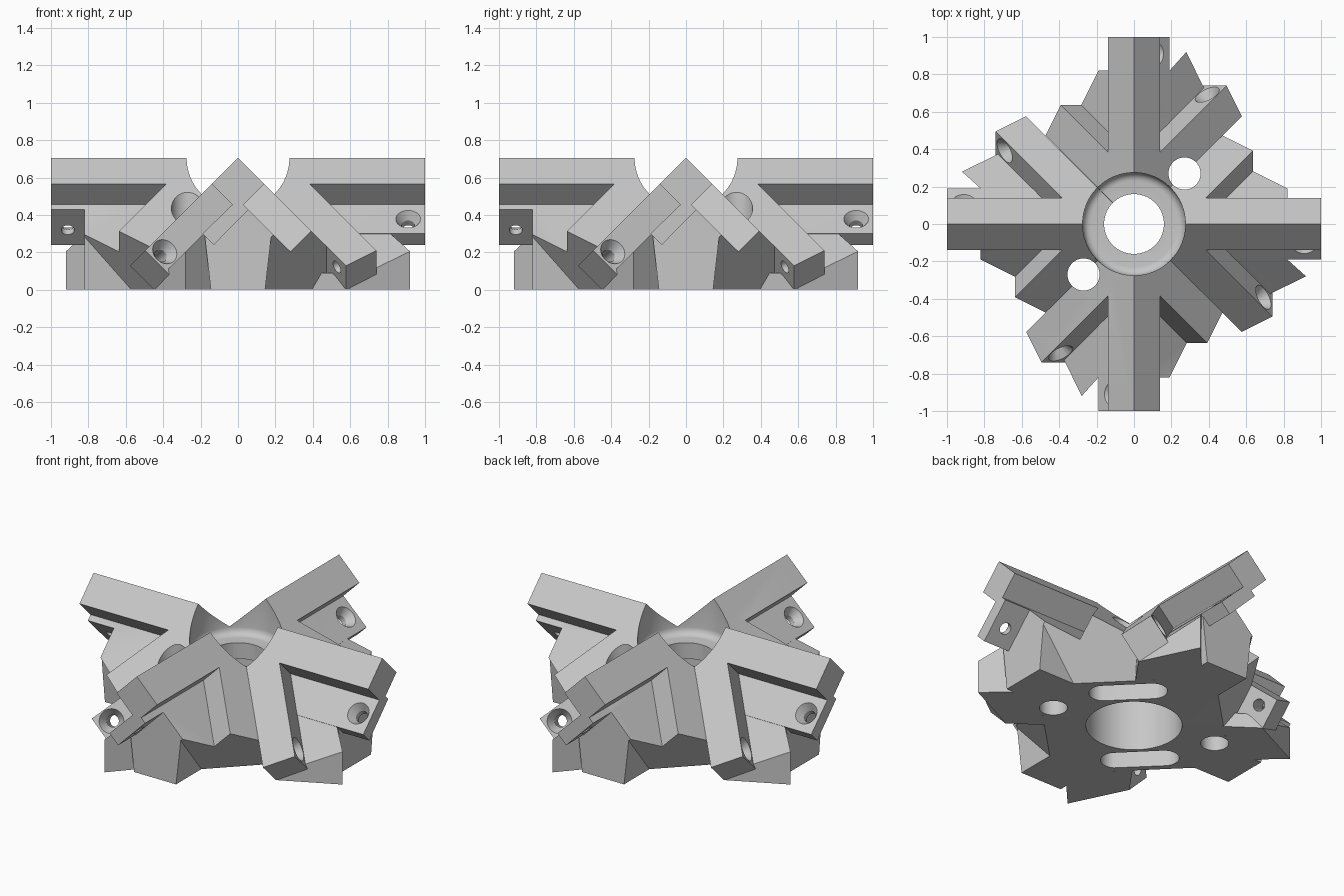
import bpy, bmesh, math
from mathutils import Matrix, Vector

if "Cube" in bpy.data.objects:
    bpy.data.objects.remove(bpy.data.objects["Cube"])

grey = bpy.data.materials.new("light_grey")
grey.diffuse_color = (0.57, 0.57, 0.57, 1)
grey.use_nodes = True
grey.node_tree.nodes["Principled BSDF"].inputs["Base Color"].default_value = grey.diffuse_color


def finish(bm, name):
    bmesh.ops.recalc_face_normals(bm, faces=bm.faces)
    me = bpy.data.meshes.new(name)
    bm.to_mesh(me)
    bm.free()
    me.materials.append(grey)
    ob = bpy.data.objects.new(name, me)
    bpy.context.collection.objects.link(ob)
    return ob


def convex(name, planes):
    """Block kept where n . p <= d for every (nx, ny, nz, d)."""
    bm = bmesh.new()
    bmesh.ops.create_cube(bm, size=4)
    for nx, ny, nz, d in planes:
        n = Vector((nx, ny, nz))
        geom = bm.verts[:] + bm.edges[:] + bm.faces[:]
        cut = bmesh.ops.bisect_plane(bm, geom=geom, plane_co=n * d / n.length_squared,
                                     plane_no=n, clear_outer=True, dist=1e-5)
        edges = [e for e in cut["geom_cut"] if isinstance(e, bmesh.types.BMEdge)]
        bmesh.ops.holes_fill(bm, edges=[e for e in edges if e.is_boundary], sides=0)
    bmesh.ops.remove_doubles(bm, verts=bm.verts, dist=1e-4)
    return finish(bm, name)


def bar_y(name, section, y0, y1):
    """Section in x, z extruded along y."""
    bm = bmesh.new()
    f = bm.faces.new([bm.verts.new((x, y0, z)) for x, z in section])
    ext = bmesh.ops.extrude_face_region(bm, geom=[f])["geom"]
    verts = [v for v in ext if isinstance(v, bmesh.types.BMVert)]
    bmesh.ops.translate(bm, vec=(0, y1 - y0, 0), verts=verts)
    return finish(bm, name)


def cone(name, a, b, ra, rb, seg=32, round_a=0):
    """Cone from a to b, with an optional rounded edge at a."""
    a, b = Vector(a), Vector(b)
    bm = bmesh.new()
    m = Matrix.Translation((a + b) / 2) @ (b - a).to_track_quat('Z', 'Y').to_matrix().to_4x4()
    bmesh.ops.create_cone(bm, cap_ends=True, segments=seg, radius1=ra, radius2=rb,
                          depth=(b - a).length, matrix=m)
    if round_a:
        rim = [e for e in bm.edges if all((v.co - a).dot(b - a) < 1e-4 for v in e.verts)]
        bmesh.ops.bevel(bm, geom=rim, offset=round_a, segments=5, profile=0.5, affect='EDGES')
    return finish(bm, name)


def combine(base, others, op):
    for o in others:
        mod = base.modifiers.new("combine", 'BOOLEAN')
        mod.operation, mod.object, mod.solver = op, o, 'MANIFOLD'
        bpy.context.view_layer.objects.active = base
        bpy.ops.object.modifier_apply(modifier=mod.name)
        bpy.data.objects.remove(o, do_unlink=True)


def countersunk(point, normal, depth):
    """Screw hole with a conical mouth."""
    p, n = Vector(point), Vector(normal).normalized()
    return [cone("screw_hole", p + n * 0.06, p - n * depth, 0.035, 0.035),
            cone("screw_mouth", p + n * 0.01, p - n * 0.045, 0.072, 0.035)]


H, F, E, L = 0.705, 0.485, 0.715, 1.025   # ridge, recess plane, short end, long end


def arm_parts():
    parts = []
    # ridge beam with its side tab
    parts.append(bar_y("ridge_beam", [(0, H), (0.14, 0.565), (0.03, 0.455), (0.057, 0.428),
                                      (-0.13, 0.24), (-0.19, 0.30), (-0.03, 0.455),
                                      (-0.14, 0.565)], -1, 0))
    # drafted rib under the beam
    parts.append(bar_y("rib", [(-0.145, 0), (0.145, 0), (0.18, 0.305), (0, F), (-0.18, 0.305)],
                       -0.82, 0))
    base = [(0, 0, -1, 0), (0, 1, 0, 0)]
    # short slanted bars on both sides, meeting the neighbours in the valleys
    for s in (-1, 1):
        parts.append(convex("short_bar", base + [
            (s, 0, 1, H), (s, 1, 0, 0), (s, -1, -1, E), (-s, -2, 1, 1.195), (-s, 0, 0, 0)]))
    # long slanted bar on the left
    parts.append(convex("long_bar", base + [
        (-1, 0, 1, H), (-1, -1, -1, L), (1, -2, 1, 1.195), (-1, 2, -1, -H),
        (1, 0, -1, 0.40 - H), (1, 0, 0, 0)]))
    # small foot under the long bar
    parts.append(convex("bar_foot", base + [
        (-0.182, 0.13, 0, 0.0069), (-1, 0, 1, F), (0, 0, 1, 0.09), (1, 0, 0, -0.25),
        (1, -2, 1, 1.0), (-1, -1, -1, L)]))
    # recessed panels
    parts.append(convex("right_panel", base + [
        (1, 0, 1, F), (0, -1, 0, 0.82), (1, -1, -1, E), (-1, 0, 0, 0)]))
    parts.append(convex("left_panel", base + [
        (-1, 0, 1, F), (1, 0, 0, 0), (-1, 2, -1, -H),
        (0.10, -0.09, 0, 0.0548), (-2.055, -1, 0, 1.495)]))
    return parts


def arm_holes():
    return (countersunk((-0.108, -0.91, 0.377), (-1, 0, 1), 0.2)
            + countersunk((-0.395, -0.685, 0.20), (1, -2, 1), 0.4))


# four arms, a quarter turn apart
solids, cutters = [], []
for i in range(4):
    rot = Matrix.Rotation(i * math.pi / 2, 4, 'Z')
    for maker, store in ((arm_parts, solids), (arm_holes, cutters)):
        made = maker()
        for o in made:
            o.data.transform(rot)
        store += made

# round socket on top with a filleted floor, through bore and wide bore below
cutters.append(cone("socket", (0, 0, 0.46), (0, 0, 0.9), 0.275, 0.275, 64, 0.045))
cutters.append(cone("bore", (0, 0, -0.1), (0, 0, 0.8), 0.16, 0.16, 64))
cutters.append(cone("lower_bore", (0, 0, -0.1), (0, 0, 0.36), 0.273, 0.273, 64))

for s in (-1, 1):
    # vertical holes that open into slots underneath
    c = Vector((0.27 * s, 0.27 * s, 0))
    cutters.append(cone("vertical_hole", c - Vector((0, 0, 0.1)), c + Vector((0, 0, 0.9)),
                        0.086, 0.086))
    bm = bmesh.new()
    bmesh.ops.create_cone(bm, cap_ends=True, segments=32, radius1=0.086, radius2=0.086, depth=0.3)
    d = Vector((1, -1, 0)).normalized() * 0.138
    for v in bm.verts:
        v.co += d if v.co.dot(d) > 0 else -d
        v.co += c
    cutters.append(finish(bm, "slot"))
    # blind holes underneath
    cutters.append(cone("blind_hole", (0.48 * s, -0.14 * s, -0.1), (0.48 * s, -0.14 * s, 0.15),
                        0.08, 0.08))

body = solids[0]
body.name = "connector_body"
combine(body, solids[1:], 'UNION')
combine(body, cutters, 'DIFFERENCE')
bpy.ops.object.select_all(action='DESELECT')
body.select_set(True)
bpy.context.view_layer.objects.active = body
bpy.ops.object.shade_smooth_by_angle(angle=math.radians(25))
